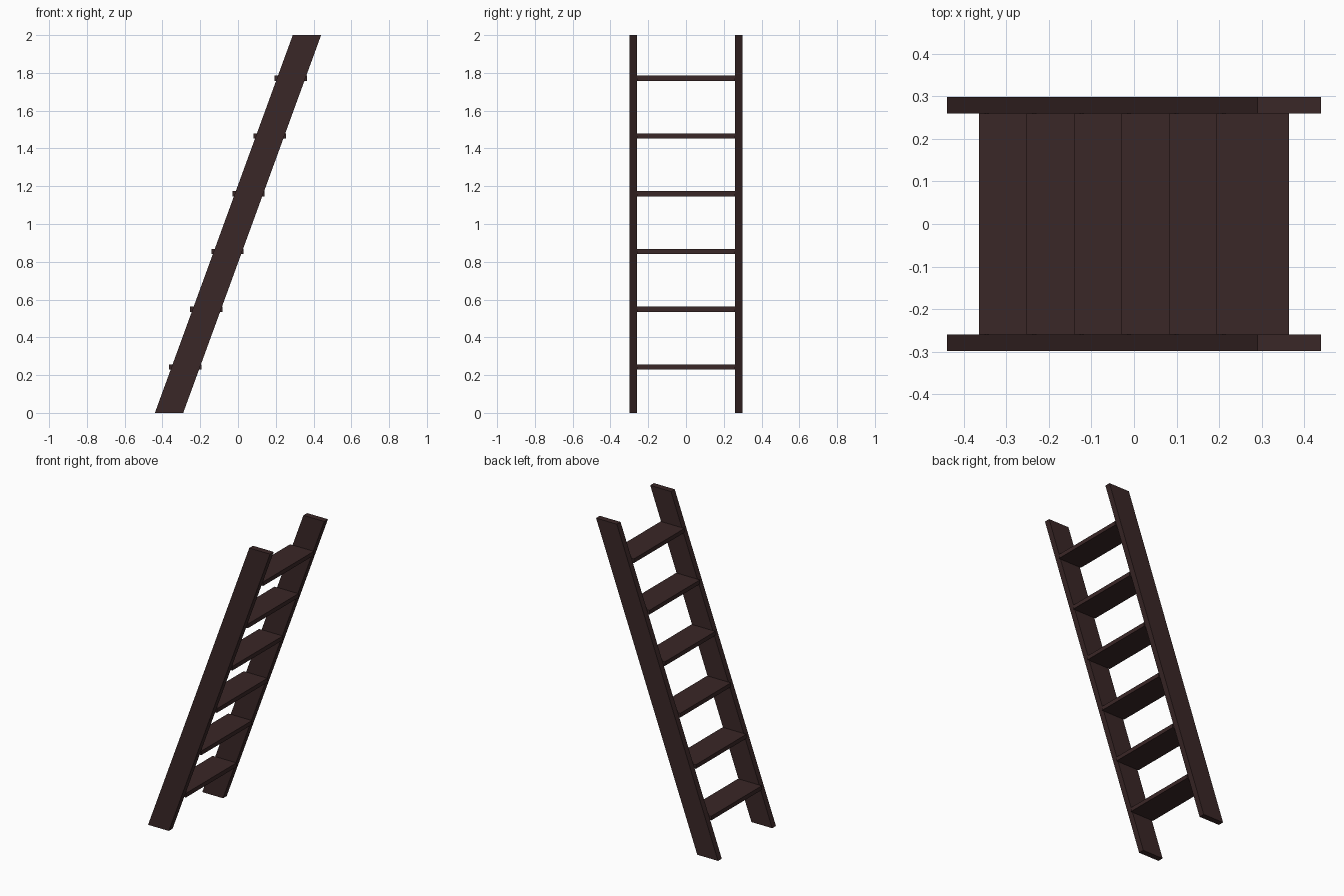
import bpy, bmesh

if "Cube" in bpy.data.objects:
    bpy.data.objects.remove(bpy.data.objects["Cube"])

# Single dark wood colour
wood = bpy.data.materials.new("dark brown wood")
wood.diffuse_color = (0.042, 0.020, 0.020, 1)
wood.use_nodes = True
wood.node_tree.nodes["Principled BSDF"].inputs["Base Color"].default_value = wood.diffuse_color


def extrude_profile(name, points, y0, y1):
    """Solid made from an x-z outline swept from y0 to y1."""
    bm = bmesh.new()
    face = bm.faces.new([bm.verts.new((x, y0, z)) for x, z in points])
    out = bmesh.ops.extrude_face_region(bm, geom=[face])
    for v in out["geom"]:
        if isinstance(v, bmesh.types.BMVert):
            v.co.y = y1
    bmesh.ops.recalc_face_normals(bm, faces=bm.faces[:])
    mesh = bpy.data.meshes.new(name)
    bm.to_mesh(mesh)
    bm.free()
    mesh.materials.append(wood)
    obj = bpy.data.objects.new(name, mesh)
    bpy.context.collection.objects.link(obj)
    return obj


# Slanted side rails, cut level at floor and top
rail = [(-0.44, 0), (-0.29, 0), (0.44, 2), (0.29, 2)]
extrude_profile("front_rail", rail, -0.298, -0.26)
extrude_profile("back_rail", rail, 0.26, 0.298)

# Six level treads that poke out slightly past the rails
for i in range(6):
    x = -0.279 + 0.1116 * i
    z = 0.243 + 0.3057 * i
    w, t = 0.0855, 0.0135
    extrude_profile(f"tread_{i + 1}",
                    [(x - w, z - t), (x + w, z - t), (x + w, z + t), (x - w, z + t)],
                    -0.26, 0.26)
